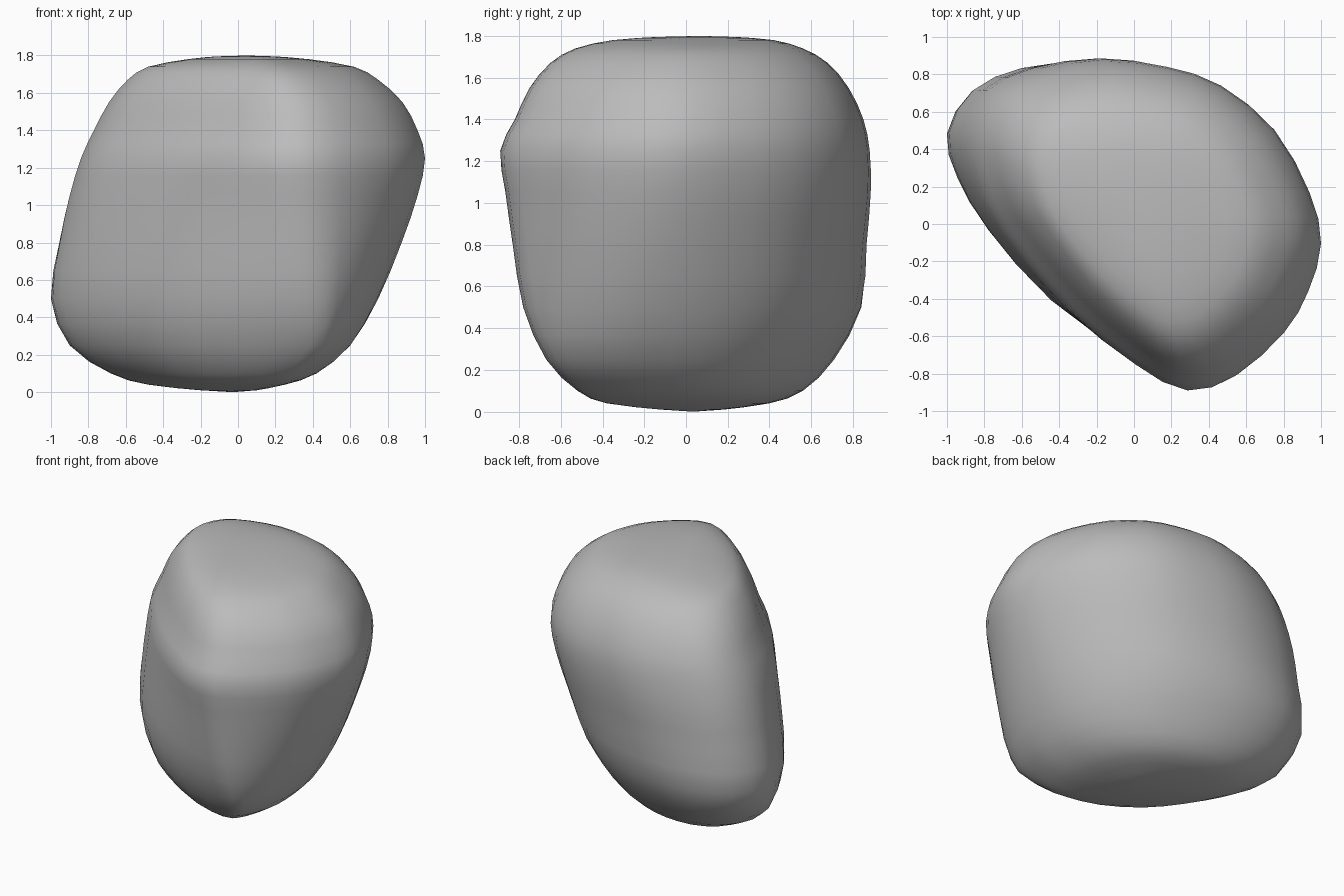
import bpy
import bmesh
import math
from mathutils import Vector

old = bpy.data.objects.get("Cube")
if old:
    bpy.data.objects.remove(old, do_unlink=True)

# Stone colour
stone_grey = bpy.data.materials.new("stone_grey")
stone_grey.use_nodes = True
colour = (0.5, 0.5, 0.5, 1)
stone_grey.diffuse_color = colour
for node in stone_grey.node_tree.nodes:
    if node.type == 'BSDF_PRINCIPLED':
        node.inputs["Base Color"].default_value = colour
        node.inputs["Roughness"].default_value = 0.8

# Plan outline near the base, counter-clockwise from the right
low_outline = [(.6, -.2), (.57, .05), (.45, .3), (.25, .5), (0, .63), (-.27, .7),
               (-.55, .7), (-.78, .6), (-.9, .4), (-.84, .2), (-.68, -.05),
               (-.4, -.35), (0, -.58), (.38, -.67), (.49, -.62), (.55, -.5), (.59, -.36)]
# Plan outline at the widest part of the upper half
high_outline = [(1, -.1), (.94, .17), (.75, .51), (.46, .75), (.17, .85), (-.17, .89),
                (-.5, .83), (-.74, .71), (-.85, .5), (-.83, .25), (-.71, -.02),
                (-.36, -.45), (0, -.75), (.28, -.89), (.54, -.81), (.8, -.58), (.93, -.36)]
# Height and extents of each level: z, x min, x max, y min, y max
levels = [(.01, -.2, .1, -.12, .18), (.04, -.48, .25, -.38, .4), (.1, -.68, .42, -.52, .56),
          (.25, -.9, .6, -.67, .71), (.5, -1, .75, -.78, .84), (.8, -.955, .875, -.83, .865),
          (1.05, -.9, .96, -.865, .885), (1.25, -.84, 1, -.89, .88), (1.4, -.77, .96, -.82, .85),
          (1.55, -.69, .88, -.75, .78), (1.67, -.59, .75, -.65, .68), (1.74, -.48, .62, -.53, .56),
          (1.78, -.27, .38, -.35, .42), (1.795, -.12, .2, -.14, .24)]


def refine(points, closed):
    """Insert a smooth midpoint between each pair of neighbours."""
    points = [Vector(p) for p in points]
    count = len(points)
    result = []
    for i, p in enumerate(points):
        result.append(p)
        if closed:
            before, after, far = points[i - 1], points[(i + 1) % count], points[(i + 2) % count]
        elif i < count - 1:
            before, after, far = points[max(i - 1, 0)], points[i + 1], points[min(i + 2, count - 1)]
        else:
            break
        result.append((p + after) * 9 / 16 - (before + far) / 16)
    return result


def fit(points, low, high):
    """Stretch an outline to fill the given extents on both axes."""
    fitted = []
    for axis in range(2):
        values = [p[axis] for p in points]
        start, size = min(values), max(values) - min(values)
        fitted.append([low[axis] + (v - start) / size * (high[axis] - low[axis]) for v in values])
    return list(zip(*fitted))


# Boulder body: outlines blended by height and joined into one skin
low_ring = refine(low_outline, True)
high_ring = refine(high_outline, True)
base_z, upper_z = levels[3][0], levels[7][0]
bm = bmesh.new()
rings = []
for z, x0, x1, y0, y1 in refine(levels, False):
    blend = min(max((z - base_z) / (upper_z - base_z), 0), 1)
    outline = [a.lerp(b, blend) for a, b in zip(low_ring, high_ring)]
    rings.append([bm.verts.new((x, y, z)) for x, y in fit(outline, (x0, y0), (x1, y1))])

for lower, upper in zip(rings, rings[1:]):
    for i in range(len(lower)):
        bm.faces.new((lower[i - 1], lower[i], upper[i], upper[i - 1]))

# Close the bottom and the crown with a centre point
for ring, z in ((rings[0], 0), (rings[-1], 1.8)):
    centre = sum((v.co for v in ring), Vector()) / len(ring)
    tip = bm.verts.new((centre.x, centre.y, z))
    for i in range(len(ring)):
        bm.faces.new((ring[i - 1], ring[i], tip))

bmesh.ops.recalc_face_normals(bm, faces=bm.faces[:])
mesh = bpy.data.meshes.new("boulder")
bm.to_mesh(mesh)
bm.free()
mesh.materials.append(stone_grey)
boulder = bpy.data.objects.new("boulder", mesh)
bpy.context.collection.objects.link(boulder)

# Smooth shading all over
bpy.context.view_layer.objects.active = boulder
boulder.select_set(True)
bpy.ops.object.shade_smooth_by_angle(angle=math.radians(60))
